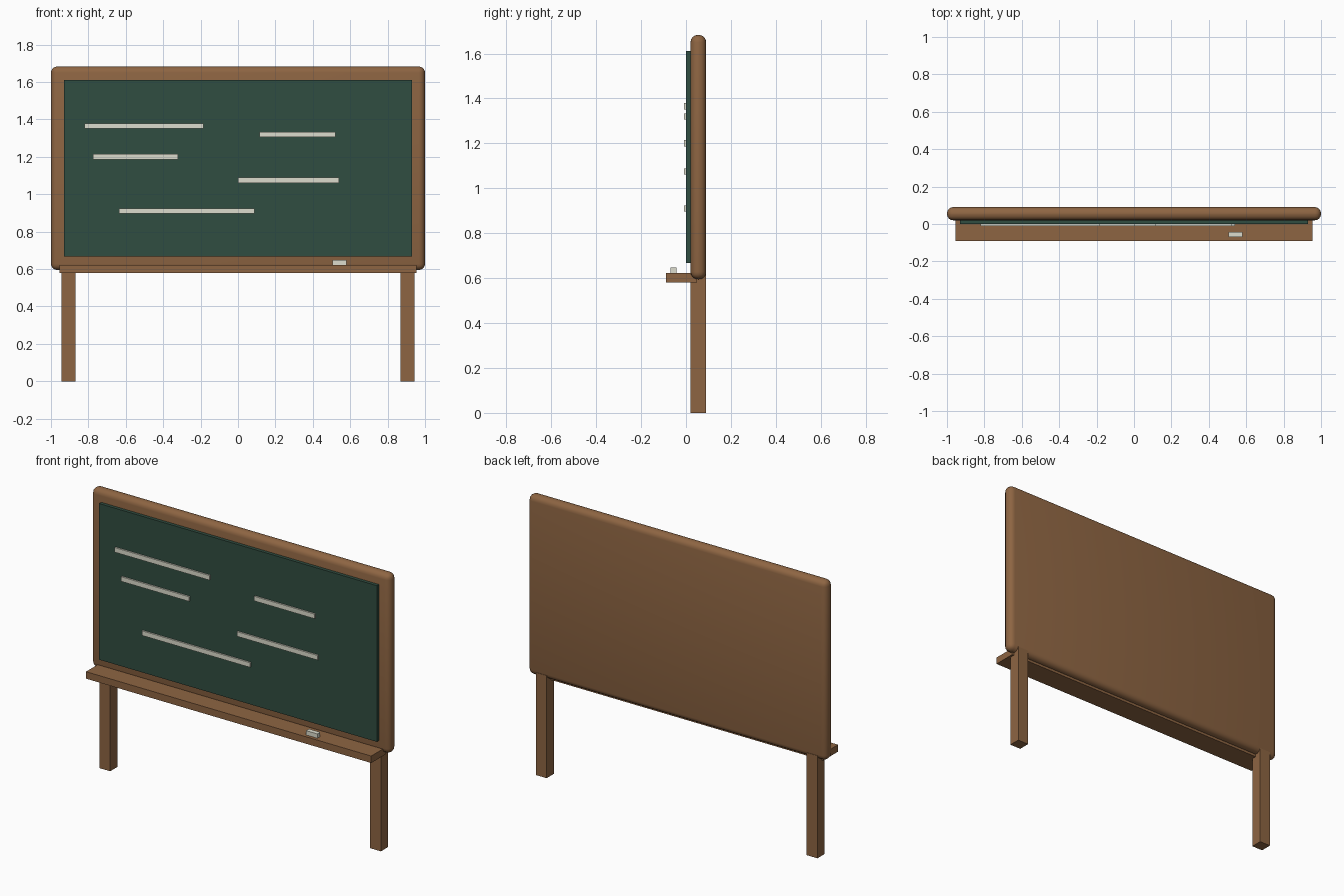
import bpy
import bmesh

if "Cube" in bpy.data.objects:
    bpy.data.objects.remove(bpy.data.objects["Cube"])


def material(name, rgb):
    m = bpy.data.materials.new(name)
    m.diffuse_color = (*rgb, 1)
    m.use_nodes = True
    m.node_tree.nodes["Principled BSDF"].inputs["Base Color"].default_value = m.diffuse_color
    return m


wood = material("wood", (0.27, 0.13, 0.055))
green = material("board_green", (0.03, 0.075, 0.053))
white = material("chalk_white", (0.72, 0.72, 0.61))


def box(name, x, y, z, mat):
    """Box spanning the given (min, max) ranges."""
    spans = (x, y, z)
    bm = bmesh.new()
    bmesh.ops.create_cube(bm, size=1)
    for v in bm.verts:
        v.co = [(a + b) / 2 + c * (b - a) for (a, b), c in zip(spans, v.co)]
    mesh = bpy.data.meshes.new(name)
    bm.to_mesh(mesh)
    bm.free()
    mesh.materials.append(mat)
    obj = bpy.data.objects.new(name, mesh)
    bpy.context.collection.objects.link(obj)
    return obj


# Solid wooden backing with soft rounded edges
frame = box("frame", (-1, 1), (0.02, 0.09), (0.595, 1.683), wood)
bevel = frame.modifiers.new("rounding", 'BEVEL')
bevel.width = 0.033
bevel.segments = 4
frame.data.shade_smooth()

# Writing surface standing slightly proud of the frame
box("writing_surface", (-0.93, 0.93), (0, 0.03), (0.667, 1.612), green)

# Chalk tray
box("chalk_tray", (-0.955, 0.955), (-0.09, 0.05), (0.58, 0.622), wood)

# Legs
for side, label in ((-1, "left"), (1, "right")):
    x = sorted((side * 0.87, side * 0.943))
    box(f"{label}_leg", x, (0.02, 0.09), (0, 0.62), wood)

# Chalk strokes: x start, x end, height
strokes = [(-0.82, -0.185, 1.365), (-0.775, -0.32, 1.2), (0.115, 0.52, 1.32),
           (0.0, 0.54, 1.075), (-0.637, 0.087, 0.91)]
for i, (x0, x1, z) in enumerate(strokes, 1):
    box(f"chalk_stroke_{i}", (x0, x1), (-0.01, 0.005), (z - 0.014, z + 0.014), white)

# Chalk stick on the tray
box("chalk_stick", (0.505, 0.58), (-0.07, -0.042), (0.62, 0.648), white)
